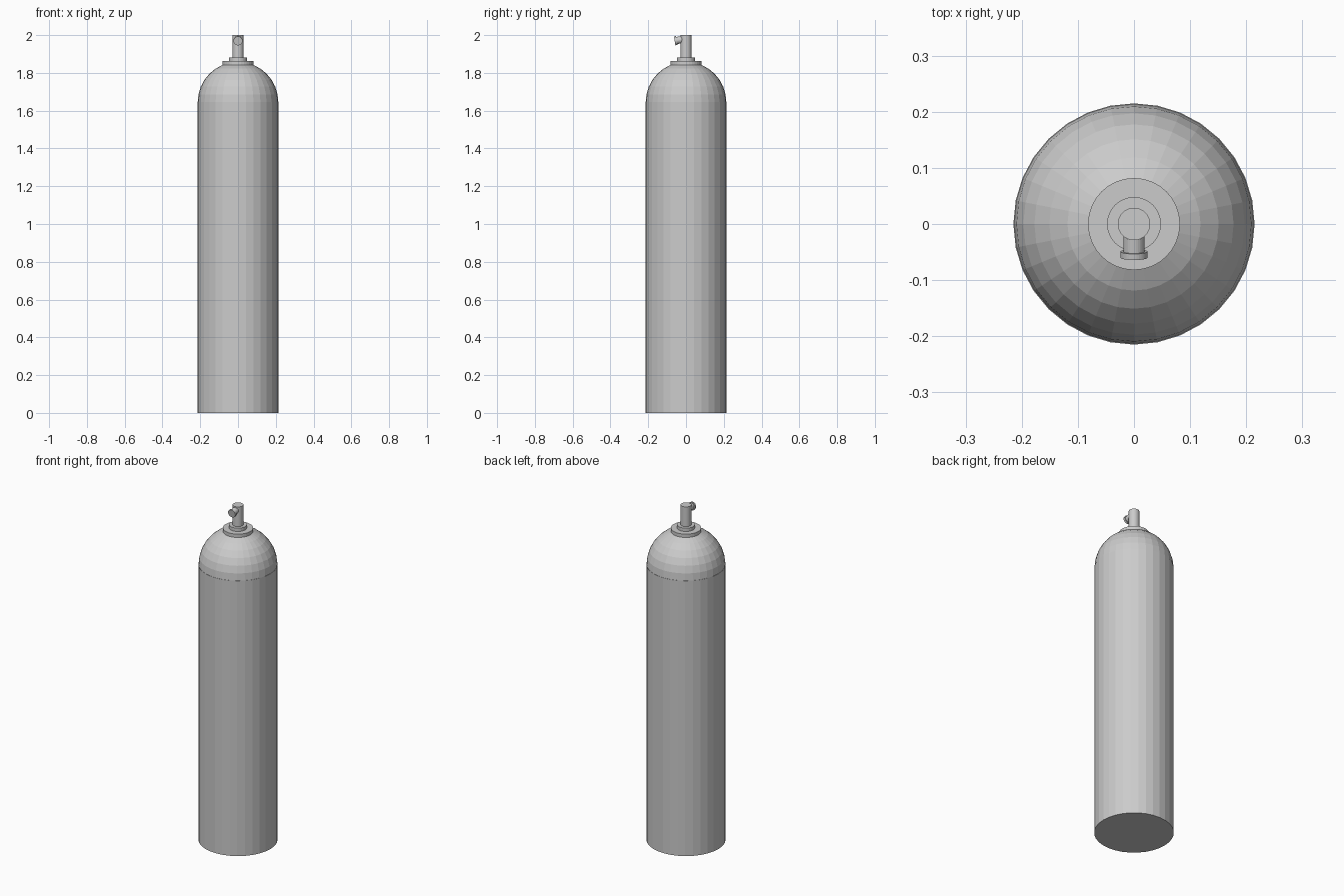
import bpy
import bmesh
import math
from mathutils import Matrix, Vector

cube = bpy.data.objects.get("Cube")
if cube:
    bpy.data.objects.remove(cube, do_unlink=True)

SIDES = 32

# Single painted-metal colour
metal = bpy.data.materials.new("light_grey_metal")
metal.use_nodes = True
grey = (0.6, 0.6, 0.6, 1)
metal.diffuse_color = grey
metal.node_tree.nodes["Principled BSDF"].inputs["Base Color"].default_value = grey


def turned(name, profile, origin=(0, 0, 0), axis=(0, 0, 1)):
    """Closed, faceted solid turned from (radius, height) points along an axis."""
    bm = bmesh.new()
    rings = []
    for r, h in profile:
        rings.append([bm.verts.new((r * math.cos(a), r * math.sin(a), h))
                      for a in (math.tau * i / SIDES for i in range(SIDES))])
    for low, high in zip(rings, rings[1:]):
        for i in range(SIDES):
            j = (i + 1) % SIDES
            bm.faces.new((low[i], low[j], high[j], high[i]))
    bm.faces.new(rings[0][::-1])
    bm.faces.new(rings[-1])
    turn = Vector((0, 0, 1)).rotation_difference(Vector(axis)).to_matrix().to_4x4()
    bm.transform(Matrix.Translation(origin) @ turn)
    mesh = bpy.data.meshes.new(name)
    bm.to_mesh(mesh)
    bm.free()
    mesh.materials.append(metal)
    obj = bpy.data.objects.new(name, mesh)
    bpy.context.collection.objects.link(obj)
    return obj


# Tank: straight body with a domed shoulder
shoulder = 1.645
turned("tank_body", [(0.215, 0), (0.215, shoulder)])
dome_radius = 0.2135
steps = [math.radians(11.25 * k) for k in range(8)]
turned("tank_dome", [(dome_radius * math.cos(a), shoulder + dome_radius * math.sin(a))
                     for a in steps])

# Valve: stacked flange, collar and stem
turned("valve_flange", [(0.082, 1.835), (0.082, 1.862)])
turned("valve_collar", [(0.048, 1.86), (0.048, 1.882)])
turned("valve_stem", [(0.029, 1.88), (0.029, 2.0)])

# Outlet on the front of the stem, tipped slightly downward
tilt = math.radians(10)
outlet_axis = (0, -math.cos(tilt), -math.sin(tilt))
outlet_origin = (0, 0, 1.98)
turned("outlet_neck", [(0.019, 0), (0.019, 0.052)], outlet_origin, outlet_axis)
turned("outlet_cap", [(0.024, 0.05), (0.024, 0.061)], outlet_origin, outlet_axis)
